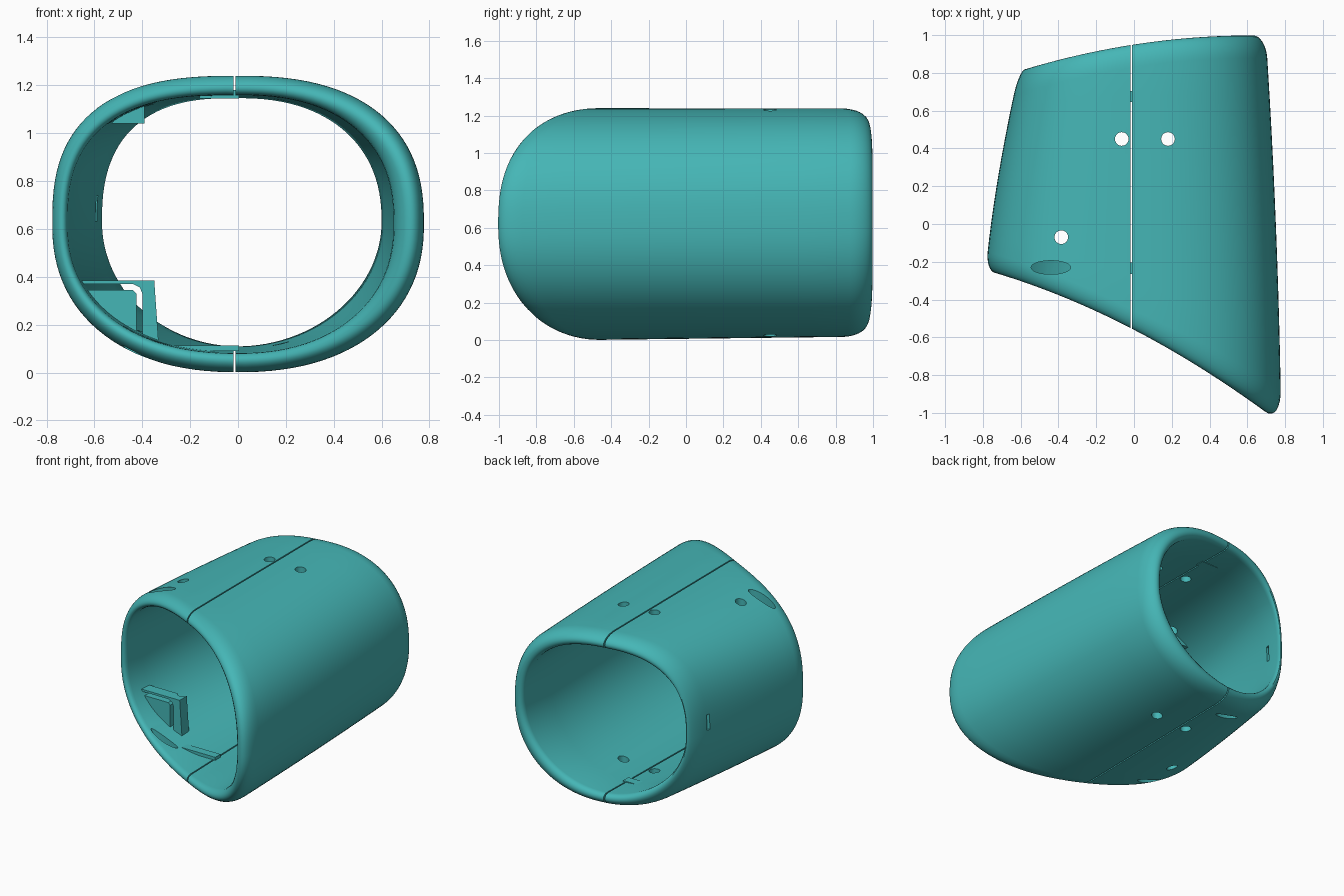
import bpy, bmesh, math
from math import sin, cos, pi

if "Cube" in bpy.data.objects:
    bpy.data.objects.remove(bpy.data.objects["Cube"])

SEG = 112
mat = bpy.data.materials.new("teal")
mat.diffuse_color = (0.06, 0.47, 0.47, 1)
mat.use_nodes = True
mat.node_tree.nodes["Principled BSDF"].inputs["Base Color"].default_value = mat.diffuse_color


def lerp(a, b, t):
    return a + (b - a) * t


def select(ob):
    bpy.ops.object.select_all(action='DESELECT')
    ob.select_set(True)
    bpy.context.view_layer.objects.active = ob


def finish(bm, name, smooth=False):
    bmesh.ops.recalc_face_normals(bm, faces=bm.faces)
    me = bpy.data.meshes.new(name)
    bm.to_mesh(me)
    bm.free()
    ob = bpy.data.objects.new(name, me)
    bpy.context.collection.objects.link(ob)
    me.materials.append(mat)
    if smooth:
        select(ob)
        bpy.ops.object.shade_smooth_by_angle(angle=math.radians(35))
    return ob


# wall profile as (position along tube, y offset, inset as share of wall)
def lip(t, sign, r):
    pts = []
    for i in range(5):                      # inner rounding
        a = pi / 2 * (1 - i / 4)
        pts.append((t, sign * 0.04 * (1 - cos(a)), 0.65 + 0.35 * sin(a)))
    for i in range(1, 9):                   # outer rounding
        a = pi / 2 * (1 - i / 8)
        pts.append((t, sign * r * (1 - sin(a)), 0.65 * (1 - cos(a))))
    return pts


stations = [0.18 + 0.08 * i for i in range(9)]
profile = (lip(0, 1, 0.10) + [(t, 0, 0) for t in stations]
           + lip(1, -1, 0.12)[::-1] + [(t, 0, 1) for t in reversed(stations)])


def front(x):
    return -0.56 - 0.52 * x - 0.15 * x * x


def back(x):
    return 0.95 + 0.155 * x - 0.125 * x * x


def half_width(c, t):
    if c > 0:
        return 0.78 - 0.03 * t - 0.052 * t * t
    return 0.785 - 0.09 * t - 0.085 * t * t


def shell_point(t, dy, k, ang):
    c, s = cos(ang), sin(ang)
    # squarer on top, rounder below and inside the back opening
    power = 2.25 if s < 0 else (2.45 if c > 0 else 2.65)
    power -= (0.28 if s < 0 else 0.15) * k * t
    c = math.copysign(abs(c) ** (2 / power), c)
    s = math.copysign(abs(s) ** (2 / power), s)
    if dy > 0 and c > 0:                    # softer acute corner
        dy *= 1 + 0.8 * c
    x0 = half_width(c, t) * c
    te = t + dy / (back(x0) - front(x0))    # true position along tube
    side = 0.13 - 0.03 * te if c > 0 else 0.07 - 0.022 * te
    wall = lerp(0.08 + 0.012 * te, side, c * c) * k
    x = (half_width(c, te) - wall) * c
    z = 0.62 + 0.008 * te + (0.62 - 0.01 * te - wall) * s
    return x, lerp(front(x), back(x), t) + dy, z


# slanted tube shell, trimmed to one side of the seam
def half_shell(name, seam_x, direction):
    bm = bmesh.new()
    rings = [[bm.verts.new(shell_point(*p, 2 * pi * (j + 0.5) / SEG)) for j in range(SEG)]
             for p in profile]
    for i, ring in enumerate(rings):
        nxt = rings[(i + 1) % len(rings)]
        for j in range(SEG):
            k = (j + 1) % SEG
            bm.faces.new((ring[j], ring[k], nxt[k], nxt[j]))
    bmesh.ops.recalc_face_normals(bm, faces=bm.faces)
    cut = bmesh.ops.bisect_plane(bm, geom=bm.verts[:] + bm.edges[:] + bm.faces[:],
                                 plane_co=(seam_x, 0, 0), plane_no=(direction, 0, 0),
                                 clear_inner=True)
    edges = [e for e in cut['geom_cut'] if isinstance(e, bmesh.types.BMEdge)]
    bmesh.ops.holes_fill(bm, edges=edges, sides=0)
    return finish(bm, name, True)


# xz outline extruded along y
def prism(name, outline, y0, y1):
    bm = bmesh.new()
    face = bm.faces.new([bm.verts.new((x, y0, z)) for x, z in outline])
    new = bmesh.ops.extrude_face_region(bm, geom=[face])['geom']
    bmesh.ops.translate(bm, vec=(0, y1 - y0, 0),
                        verts=[v for v in new if isinstance(v, bmesh.types.BMVert)])
    return finish(bm, name)


def rect(x0, x1, z0, z1):
    return [(x0, z0), (x1, z0), (x1, z1), (x0, z1)]


# vertical cutter, by default through top and bottom
def drill(x, y, rx, ry, z0=-0.4, z1=1.6):
    bm = bmesh.new()
    bmesh.ops.create_cone(bm, cap_ends=True, segments=32, radius1=1, radius2=1, depth=1)
    bmesh.ops.scale(bm, vec=(rx, ry, z1 - z0), verts=bm.verts)
    bmesh.ops.translate(bm, vec=(x, y, (z0 + z1) / 2), verts=bm.verts)
    ob = finish(bm, "hole_cutter")
    ob.hide_render = True
    return ob


def cut_with(ob, cutters):
    select(ob)
    for c in cutters:
        m = ob.modifiers.new("hole", 'BOOLEAN')
        m.operation, m.solver, m.object = 'DIFFERENCE', 'EXACT', c
        bpy.ops.object.modifier_apply(modifier=m.name)


right = half_shell("right_shell", -0.010, 1)
left = half_shell("left_shell", -0.019, -1)

# cable guide and strap on the left wall
prism("guide_block", [(-0.67, 0.345), (-0.58, 0.23), (-0.45, 0.13), (-0.425, 0.12),
                      (-0.425, 0.33), (-0.44, 0.345)], -0.16, -0.08)
strap = prism("guide_strap", [(-0.67, 0.385), (-0.67, 0.37), (-0.44, 0.37), (-0.41, 0.355),
                              (-0.40, 0.33), (-0.40, 0.10), (-0.33, 0.10), (-0.35, 0.385)],
              -0.16, -0.08)
upper = prism("upper_guide", [(-0.53, 1.04), (-0.39, 1.04), (-0.39, 1.13), (-0.45, 1.12)],
              -0.16, -0.08)

# tabs bridging the seam
for label, y in (("front", -0.235), ("back", 0.675)):
    prism(label + "_lower_tab", rect(-0.33, 0.005, 0.09, 0.112), y - 0.03, y + 0.03)
    prism(label + "_upper_tab", rect(-0.16, 0.005, 1.145, 1.18), y - 0.03, y + 0.03)

# screw holes, oval slots and small side window
hole_a = drill(-0.065, 0.45, 0.036, 0.036)
hole_b = drill(0.18, 0.45, 0.036, 0.036)
hole_c = drill(-0.385, -0.07, 0.036, 0.036)
top_slot = drill(-0.44, -0.23, 0.105, 0.036, 0.8)
low_slot = drill(-0.38, -0.29, 0.105, 0.025, z1=0.5)
back_slot = drill(-0.19, 0.72, 0.09, 0.02, z1=0.07)
window = prism("window_cutter", rect(-0.9, -0.4, 0.63, 0.74), 0.65, 0.675)
window.hide_render = True

cut_with(left, [hole_a, hole_c, top_slot, low_slot, back_slot, window])
cut_with(right, [hole_b])
cut_with(strap, [hole_c])
cut_with(upper, [hole_c])
for c in (hole_a, hole_b, hole_c, top_slot, low_slot, back_slot, window):
    bpy.data.objects.remove(c)
